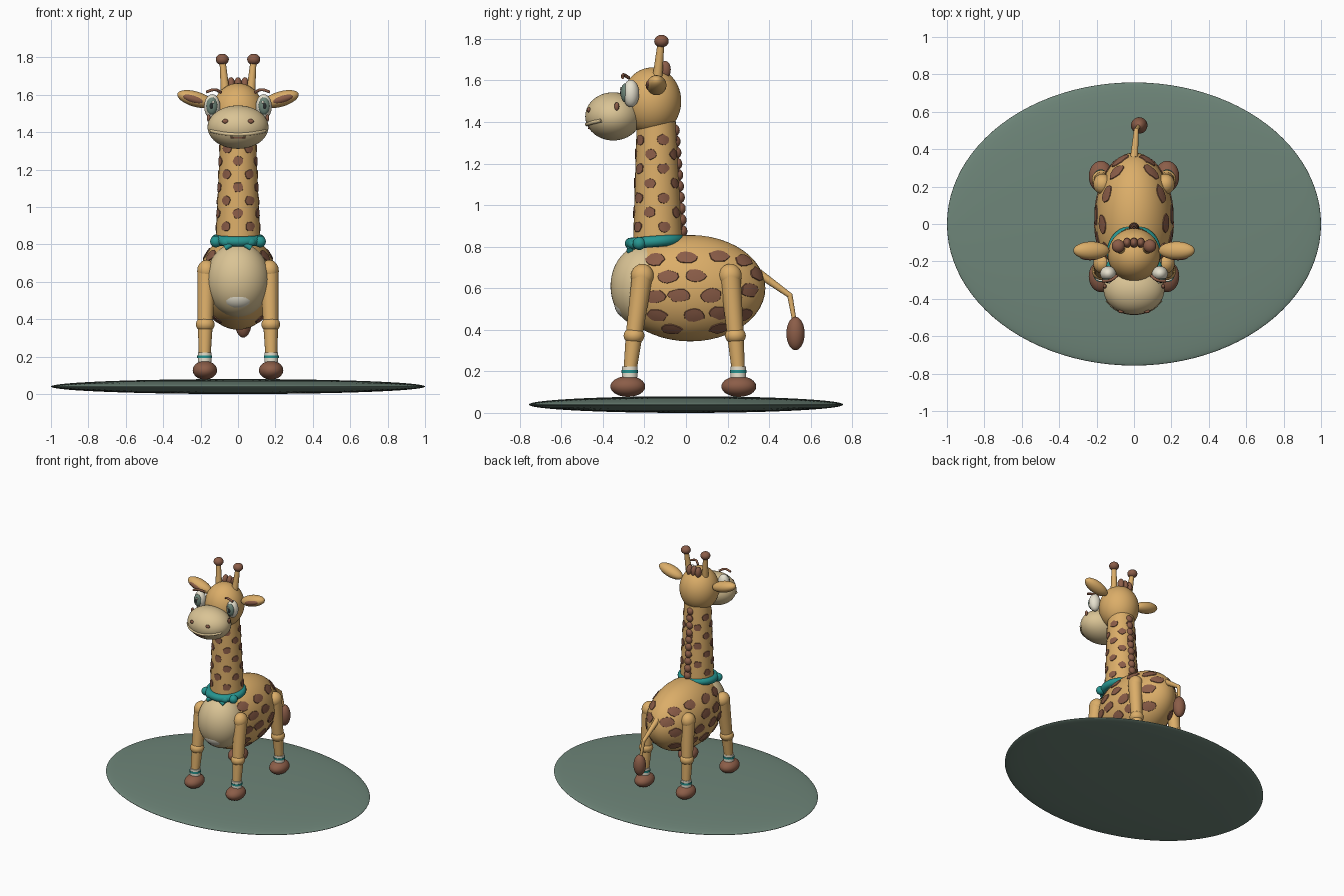
import bpy, bmesh, math, random
from mathutils import Vector

random.seed(4)
old = bpy.data.objects.get("Cube")
if old:
    bpy.data.objects.remove(old, do_unlink=True)


def material(name, rgb):
    m = bpy.data.materials.new(name)
    m.use_nodes = True
    m.diffuse_color = (*rgb, 1)
    m.node_tree.nodes["Principled BSDF"].inputs["Base Color"].default_value = (*rgb, 1)
    return m


TAN = material("golden tan", (.71, .42, .14))
CREAM = material("cream", (.70, .55, .30))
BROWN = material("brown", (.26, .11, .065))
TEAL = material("teal", (.02, .30, .28))
WHITE = material("off white", (.79, .75, .62))
GREEN = material("grey green", (.155, .235, .19))
DARK = material("near black", (.02, .025, .025))


def finish(name, mat):
    o = bpy.context.object
    o.name = name
    o.data.materials.append(mat)
    bpy.ops.object.shade_smooth_by_angle(angle=math.radians(40))
    return o


def ball(name, loc, size, mat, rot=(0, 0, 0), seg=32):
    bpy.ops.mesh.primitive_uv_sphere_add(segments=seg, ring_count=seg // 2, location=loc, rotation=rot)
    bpy.context.object.scale = size if isinstance(size, tuple) else (size,) * 3
    return finish(name, mat)


def limb(name, a, b, r1, r2, mat):
    a, b = Vector(a), Vector(b)
    turn = (b - a).to_track_quat('Z', 'Y').to_euler()
    bpy.ops.mesh.primitive_cone_add(vertices=32, radius1=r1, radius2=r2, depth=(b - a).length,
                                    location=(a + b) / 2, rotation=turn)
    return finish(name, mat)


def tube(name, points, radius, mat):
    c = bpy.data.curves.new(name, 'CURVE')
    c.dimensions = '3D'
    c.bevel_depth = radius
    c.bevel_resolution = 3
    c.use_fill_caps = True
    s = c.splines.new('BEZIER')
    s.bezier_points.add(len(points) - 1)
    for bp, p in zip(s.bezier_points, points):
        bp.co = p
        bp.handle_left_type = bp.handle_right_type = 'AUTO'
    c.materials.append(mat)
    o = bpy.data.objects.new(name, c)
    bpy.context.collection.objects.link(o)
    return o


def spots(name, seeds, project, wide, tall):
    """Irregular thin patches that hug a surface; project(q) returns surface point and normal."""
    bm = bmesh.new()
    for seed in seeds:
        p, n = project(Vector(seed))
        side = n.cross(Vector((0, 0, 1))).normalized()
        up = side.cross(n)
        edge = [random.uniform(.85, 1.1) for _ in range(12)]
        rings = []
        for f, lift in ((.5, .004), (.93, .004), (1, -.003)):
            ring = []
            for i, e in enumerate(edge):
                a = math.tau * i / len(edge)
                q, qn = project(p + side * math.cos(a) * wide * f * e + up * math.sin(a) * tall * f * e)
                ring.append(bm.verts.new(q + qn * lift))
            rings.append(ring)
        mid = bm.verts.new(p + n * .004)
        for i in range(12):
            j = (i + 1) % 12
            bm.faces.new((mid, rings[0][i], rings[0][j]))
            for inner, outer in zip(rings, rings[1:]):
                bm.faces.new((inner[i], outer[i], outer[j], inner[j]))
    bmesh.ops.recalc_face_normals(bm, faces=bm.faces)
    me = bpy.data.meshes.new(name)
    bm.to_mesh(me)
    bm.free()
    o = bpy.data.objects.new(name, me)
    bpy.context.collection.objects.link(o)
    bpy.context.view_layer.objects.active = o
    for other in bpy.context.selected_objects:
        other.select_set(False)
    o.select_set(True)
    return finish(name, BROWN)


# Ground disc
ball("ground_disc", (0, 0, .04), (1, .757, .04), GREEN, seg=96)

# Body and chest
BC, BR = Vector((0, .02, .6)), Vector((.21, .362, .256))
ball("body", BC, tuple(BR), TAN, seg=48)
ball("chest", (0, -.2, .61), (.17, .163, .2), CREAM, seg=48)
ball("chest_highlight", (0, -.27, .53), (.1, .076, .08), WHITE)


def on_body(q):
    d = q - BC
    d = d / Vector([d[i] / BR[i] for i in range(3)]).length
    return BC + d, Vector([d[i] / BR[i] ** 2 for i in range(3)]).normalized()


marks = [(0, .75), (-.15, .74), (.16, .755), (.28, .735), (.045, .66), (-.09, .655), (.12, .565),
         (-.035, .565), (-.15, .56), (.31, .59), (.04, .47), (-.14, .47), (.165, .48), (-.07, .4),
         (.16, .405), (.28, .47), (.345, .67)]
seeds = []
for y, z in marks:
    inside = 1 - ((y - BC.y) / BR.y) ** 2 - ((z - BC.z) / BR.z) ** 2
    x = BR.x * math.sqrt(max(inside, .06))
    seeds += [(x, y, z), (-x, y, z)]
spots("body_spots", seeds, on_body, .055, .036)

# Neck
LOW, HIGH = Vector((0, -.135, .8)), Vector((0, -.143, 1.4))
R1, R2 = .12, .094
limb("neck", LOW, HIGH, R1, R2, TAN)


def on_neck(q):
    t = (q.z - LOW.z) / (HIGH.z - LOW.z)
    axis = LOW.lerp(HIGH, t)
    out = Vector((q.x - axis.x, q.y - axis.y, 0)).normalized()
    return axis + out * (R1 + (R2 - R1) * t), out


seeds = []
for row in range(7):
    for k in range(5):
        a = math.tau * (k + .5 * (row % 2 == 0)) / 5
        seeds.append((.1 * math.sin(a), -.14 - .1 * math.cos(a), .895 + .07 * row))
spots("neck_spots", seeds, on_neck, .031, .027)

# Mane beads down the back of the neck
for i in range(10):
    t = i / 9
    ball("mane_bead", (0, -.018 - .037 * t, .875 + .485 * t), (.027, .025, .029), BROWN, seg=16)

# Scarf with a knot at the front
bpy.ops.mesh.primitive_torus_add(major_segments=48, minor_segments=16, major_radius=.118, minor_radius=.027,
                                 location=(0, -.15, .825), rotation=(.08, 0, 0))
finish("scarf", TEAL)
ball("scarf_knot", (0, -.268, .815), (.032, .025, .028), TEAL)
for s in (-1, 1):
    ball("scarf_bow", (.055 * s, -.255, .812), (.04, .026, .027), TEAL)
    ball("scarf_bow_end", (.118 * s, -.225, .815), .031, TEAL)
    limb("scarf_tail", (.02 * s, -.27, .81), (.07 * s, -.27, .78), .012, .016, TEAL)

# Head and muzzle
ball("head", (0, -.165, 1.5), (.14, .142, .162), TAN, seg=48)
MC, MR = Vector((0, -.35, 1.427)), Vector((.163, .135, .116))
ball("muzzle", MC, tuple(MR), CREAM, seg=48)


def on_muzzle(x, z):
    r = 1 - (x / MR.x) ** 2 - ((z - MC.z) / MR.z) ** 2
    return (x, MC.y - MR.y * math.sqrt(max(r, 0)), z)


tube("lip", [on_muzzle(x, 1.388 + .9 * x * x) for x in (-.145, -.1, -.05, 0, .05, .1, .145)], .009, CREAM)
tube("mouth", [on_muzzle(x, 1.37 + x * x) for x in (-.04, 0, .04)], .005, BROWN)

# Paired face parts
for s in (-1, 1):
    ball("nostril", on_muzzle(.068 * s, 1.458), (.017, .01, .012), BROWN, seg=16)
    ball("cheek_mark", (.157 * s, -.333, 1.475), (.01, .012, .02), BROWN, seg=16)
    ball("eye", (.138 * s, -.265, 1.537), (.043, .04, .066), WHITE)
    ball("iris", (.14 * s, -.293, 1.54), (.03, .021, .046), GREEN)
    ball("pupil", (.142 * s, -.308, 1.54), (.012, .009, .02), DARK, seg=16)
    ball("eye_glint", (.133 * s, -.312, 1.56), (.007, .006, .008), WHITE, seg=12)
    tube("brow", [(.09 * s, -.275, 1.612), (.125 * s, -.3, 1.627), (.17 * s, -.305, 1.615)], .008, BROWN)
    tilt = -.28 * s
    ball("ear", (.228 * s, -.142, 1.577), (.1, .048, .041), TAN, rot=(0, tilt, 0))
    ball("inner_ear", (.235 * s, -.172, 1.577), (.062, .022, .022), BROWN, rot=(0, tilt, 0))
    limb("horn", (.066 * s, -.14, 1.59), (.083 * s, -.12, 1.785), .025, .016, TAN)
    ball("horn_tip", (.084 * s, -.118, 1.789), (.035, .035, .03), BROWN)
for x in (-.037, 0, .037):
    ball("hair_tuft", (x, -.1, 1.652), (.022, .027, .042), BROWN, seg=16)


# Legs
def leg(name, s, hip, knee, ankle, hoof):
    hip, knee, ankle, hoof = [Vector((p[0] * s, p[1], p[2])) for p in (hip, knee, ankle, hoof)]
    ball(name + "_hip", hip, (.05, .055, .057), TAN)
    limb(name + "_upper", hip, knee, .05, .04, TAN)
    ball(name + "_knee", knee, (.05, .05, .042), TAN)
    limb(name + "_lower", knee, ankle, .04, .031, TAN)
    up = Vector((0, 0, .026))
    limb(name + "_cuff", ankle - up, ankle + up, .037, .037, WHITE)
    limb(name + "_cuff_stripe", ankle - up * .2, ankle + up * .35, .04, .04, TEAL)
    ball(name + "_hoof", hoof, (.065, .084, .05), BROWN)


for s, word in ((1, "left"), (-1, "right")):
    leg("front_leg_" + word, s, (.168, -.21, .66), (.175, -.25, .372), (.178, -.27, .197), (.177, -.28, .127))
    leg("back_leg_" + word, s, (.168, .213, .66), (.175, .238, .372), (.178, .252, .197), (.177, .254, .127))

# Tail
bend, end = (.012, .5, .565), (.025, .524, .43)
limb("tail_base", (0, .35, .672), bend, .021, .013, TAN)
ball("tail_joint", bend, .0135, TAN, seg=16)
limb("tail_lower", bend, end, .013, .01, TAN)
ball("tail_tuft", (.028, .527, .382), (.044, .044, .08), BROWN)
